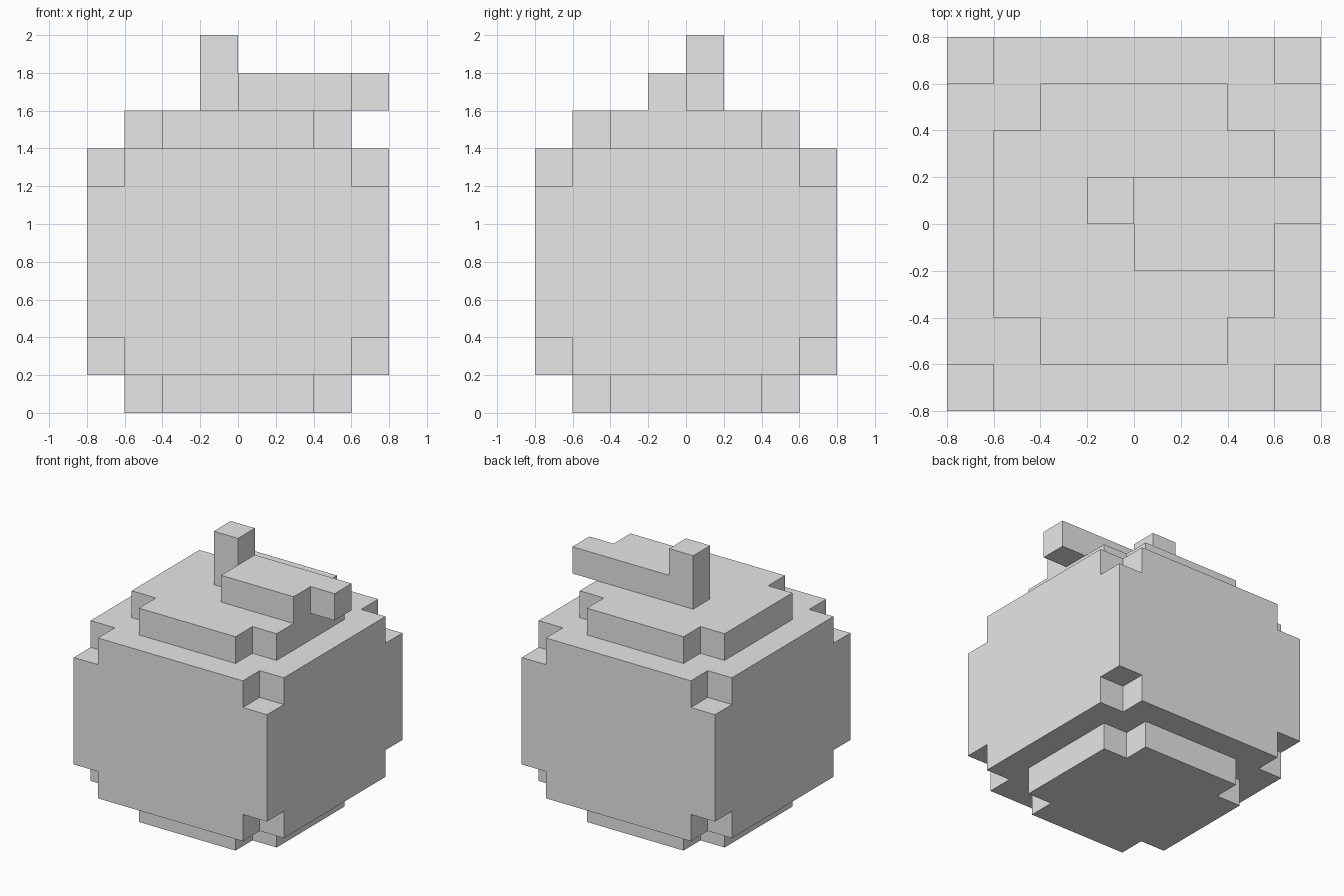
import bpy
import bmesh
from mathutils import Vector

CELL = 0.2

default = bpy.data.objects.get("Cube")
if default:
    bpy.data.objects.remove(default, do_unlink=True)

# Single plain grey
grey = bpy.data.materials.new("plain_grey")
grey.use_nodes = True
colour = (0.8, 0.8, 0.8, 1)
grey.diffuse_color = colour
grey.node_tree.nodes["Principled BSDF"].inputs["Base Color"].default_value = colour


def block_part(name, cells):
    """Skin a set of grid cells with only their exposed faces."""
    bm = bmesh.new()
    for cell in cells:
        centre = Vector(cell) + Vector((0.5, 0.5, 0.5))
        for axis in range(3):
            for sign in (-1, 1):
                n = Vector((0, 0, 0))
                n[axis] = sign
                if tuple(c + int(d) for c, d in zip(cell, n)) in cells:
                    continue
                u = Vector((0, 0, 0))
                u[(axis + 1) % 3] = 1
                v = n.cross(u)
                corners = [n + u + v, n - u + v, n - u - v, n + u - v]
                bm.faces.new([bm.verts.new((centre + c / 2) * CELL) for c in corners])
    bmesh.ops.remove_doubles(bm, verts=bm.verts, dist=CELL / 100)
    bmesh.ops.recalc_face_normals(bm, faces=bm.faces)
    mesh = bpy.data.meshes.new(name)
    bm.to_mesh(mesh)
    bm.free()
    mesh.materials.append(grey)
    obj = bpy.data.objects.new(name, mesh)
    bpy.context.collection.objects.link(obj)
    return obj


def box(xs, ys, zs):
    return {(x, y, z) for x in range(*xs) for y in range(*ys) for z in range(*zs)}


def notched_layer(half, z):
    """Square layer with one cell missing at each corner."""
    full = box((-half, half), (-half, half), (z, z + 1))
    ends = (-half, half - 1)
    return {c for c in full if not (c[0] in ends and c[1] in ends)}


# Fruit body: wide middle, stepped in at top and bottom
body = box((-4, 4), (-4, 4), (2, 6))
for half, z in ((3, 0), (4, 1), (4, 6), (3, 7)):
    body |= notched_layer(half, z)
block_part("fruit_body", body)

# Stem
block_part("stem", box((-1, 0), (0, 1), (8, 10)))

# Leaf with a narrow overhanging tip
block_part("leaf", box((0, 3), (-1, 1), (8, 9)) | box((3, 4), (0, 1), (8, 9)))
